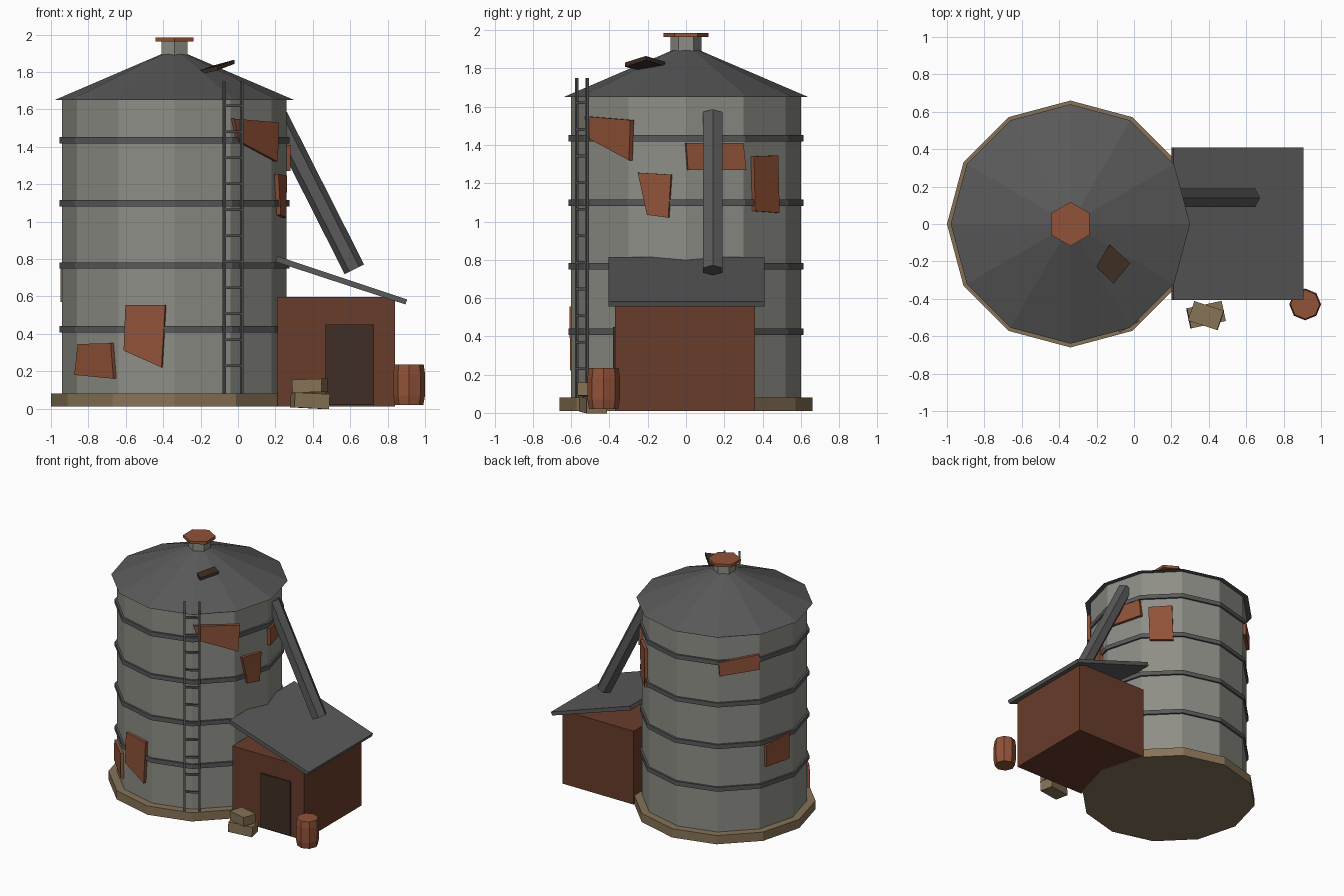
import bpy, bmesh, math
from mathutils import Vector, Matrix

if "Cube" in bpy.data.objects:
    bpy.data.objects.remove(bpy.data.objects["Cube"])

CX = -0.34  # silo axis


def material(name, rgb):
    m = bpy.data.materials.new(name)
    m.diffuse_color = (*rgb, 1)
    m.use_nodes = True
    m.node_tree.nodes["Principled BSDF"].inputs["Base Color"].default_value = m.diffuse_color
    return m


STEEL = material("steel", (0.27, 0.27, 0.24))
DARK = material("dark_steel", (0.10, 0.10, 0.10))
RUST = material("rust", (0.28, 0.085, 0.04))
DEEP = material("deep_rust", (0.14, 0.045, 0.025))
BROWN = material("dark_brown", (0.05, 0.028, 0.018))
STONE = material("stone", (0.24, 0.17, 0.095))


def loft(name, rings, mat):
    """Closed solid through matching rings of points."""
    bm = bmesh.new()
    vs = [[bm.verts.new(p) for p in r] for r in rings]
    n = len(vs[0])
    for a, b in zip(vs, vs[1:]):
        for i in range(n):
            bm.faces.new((a[i], a[(i + 1) % n], b[(i + 1) % n], b[i]))
    bm.faces.new(vs[0][::-1])
    bm.faces.new(vs[-1])
    bmesh.ops.recalc_face_normals(bm, faces=bm.faces)
    me = bpy.data.meshes.new(name)
    bm.to_mesh(me)
    bm.free()
    me.materials.append(mat)
    ob = bpy.data.objects.new(name, me)
    bpy.context.collection.objects.link(ob)
    return ob


def ring(r, z, n=12, x=CX, y=0, turn=0):
    return [(x + r * math.cos(turn + math.tau * i / n),
             y + r * math.sin(turn + math.tau * i / n), z) for i in range(n)]


def box(name, center, size, mat, rot=(0, 0, 0)):
    x, y, z = (s / 2 for s in size)
    ob = loft(name, [[(-x, -y, h), (x, -y, h), (x, y, h), (-x, y, h)] for h in (-z, z)], mat)
    ob.location = center
    ob.rotation_euler = [math.radians(a) for a in rot]
    return ob


# Silo: footing, wall, hoops, conical roof
loft("footing", [ring(0.66, 0.01), ring(0.66, 0.08)], STONE)
loft("silo_wall", [ring(0.6, 0.08), ring(0.6, 1.65)], STEEL)
for i, z in enumerate((0.425, 0.765, 1.097, 1.435)):
    loft(f"hoop_{i}", [ring(0.615, z - 0.017), ring(0.615, z + 0.017)], DARK)
loft("silo_roof", [ring(0.64, 1.65), ring(0.07, 1.895)], DARK)

# Roof vent and its cap
loft("vent_neck", [ring(0.08, z, 6, turn=math.pi / 6) for z in (1.87, 1.965)], STEEL)
loft("vent_cap", [ring(0.118, z, 6, turn=math.pi / 6) for z in (1.963, 1.985)], RUST)

# Ladder leaning on a corner of the wall
la = math.radians(-60)
mid = Vector((CX + 0.628 * math.cos(la), 0.628 * math.sin(la), 0))
side = Vector((-math.sin(la), math.cos(la), 0))
for s, label in ((-1, "left"), (1, "right")):
    box(f"ladder_rail_{label}", mid + side * 0.054 * s + Vector((0, 0, 0.915)),
        (0.014, 0.014, 1.67), DARK, (0, 0, 30))
for i in range(11):
    box(f"rung_{i}", mid + Vector((0, 0, 0.23 + 0.139 * i)), (0.108, 0.012, 0.014), DARK, (0, 0, 30))

# Rust patches: wall angle, then corners (along wall, height)
patches = [
    (-105, [(-.12, .31), (.09, .22), (.11, .555), (-.11, .555)]),
    (-135, [(-.155, .18), (.14, .16), (.12, .35), (-.13, .345)]),
    (-45, [(-.11, 1.43), (.18, 1.32), (.19, 1.53), (-.15, 1.55)]),
    (-15, [(-.05, 1.035), (.065, 1.02), (.08, 1.245), (-.1, 1.255)]),
    (15, [(-.15, 1.27), (.165, 1.27), (.15, 1.41), (-.16, 1.41)]),
    (45, [(-.09, 1.055), (.09, 1.045), (.08, 1.345), (-.1, 1.34)]),
    (135, [(-.14, 1.33), (.15, 1.36), (.15, 1.48), (-.15, 1.44)]),
    (165, [(-.11, .57), (.11, .57), (.11, .78), (-.11, .74)]),
]
for i, (deg, corners) in enumerate(patches):
    a = math.radians(deg)
    c, s = math.cos(a), math.sin(a)
    loft(f"rust_patch_{i}", [[(CX + d * c - u * s, d * s + u * c, z) for u, z in corners]
                             for d in (0.575, 0.602)], RUST)

# Loose plate on the roof
plate = [(-.2, -.23, 1.80), (-.11, -.32, 1.82), (-.02, -.21, 1.855), (-.13, -.11, 1.825)]
loft("roof_plate", [[(x, y, z + d) for x, y, z in plate] for d in (-0.012, 0.01)], BROWN)

# Discharge chute, six sided
top, low = Vector((0.21, 0.14, 1.56)), Vector((0.622, 0.14, 0.745))
axis = (low - top).normalized()
across = Vector((0, 1, 0))
up = axis.cross(across)
loft("chute", [[p + 0.058 * (math.cos(k * math.pi / 3) * up + math.sin(k * math.pi / 3) * across)
                for k in range(6)] for p in (top, low)], DARK)

# Shed with lean-to roof and door
box("shed", (0.525, -0.005, 0.303), (0.63, 0.73, 0.585), DEEP)
slope = [(0.20, 0.785), (0.895, 0.557), (0.905, 0.583), (0.21, 0.815)]
loft("shed_roof", [[(x, y, z) for x, z in slope] for y in (-0.405, 0.41)], DARK)
box("door", (0.597, -0.372, 0.235), (0.26, 0.02, 0.43), BROWN)

# Stone blocks and barrel
box("lower_block", (0.385, -0.485, 0.042), (0.19, 0.11, 0.08), STONE, (0, 3, 12))
box("upper_block", (0.385, -0.49, 0.122), (0.165, 0.11, 0.07), STONE, (0, -2, -18))
loft("barrel", [ring(r, z, 8, 0.915, -0.43) for r, z in
                ((0.076, 0.02), (0.085, 0.07), (0.085, 0.185), (0.078, 0.235))], RUST)
